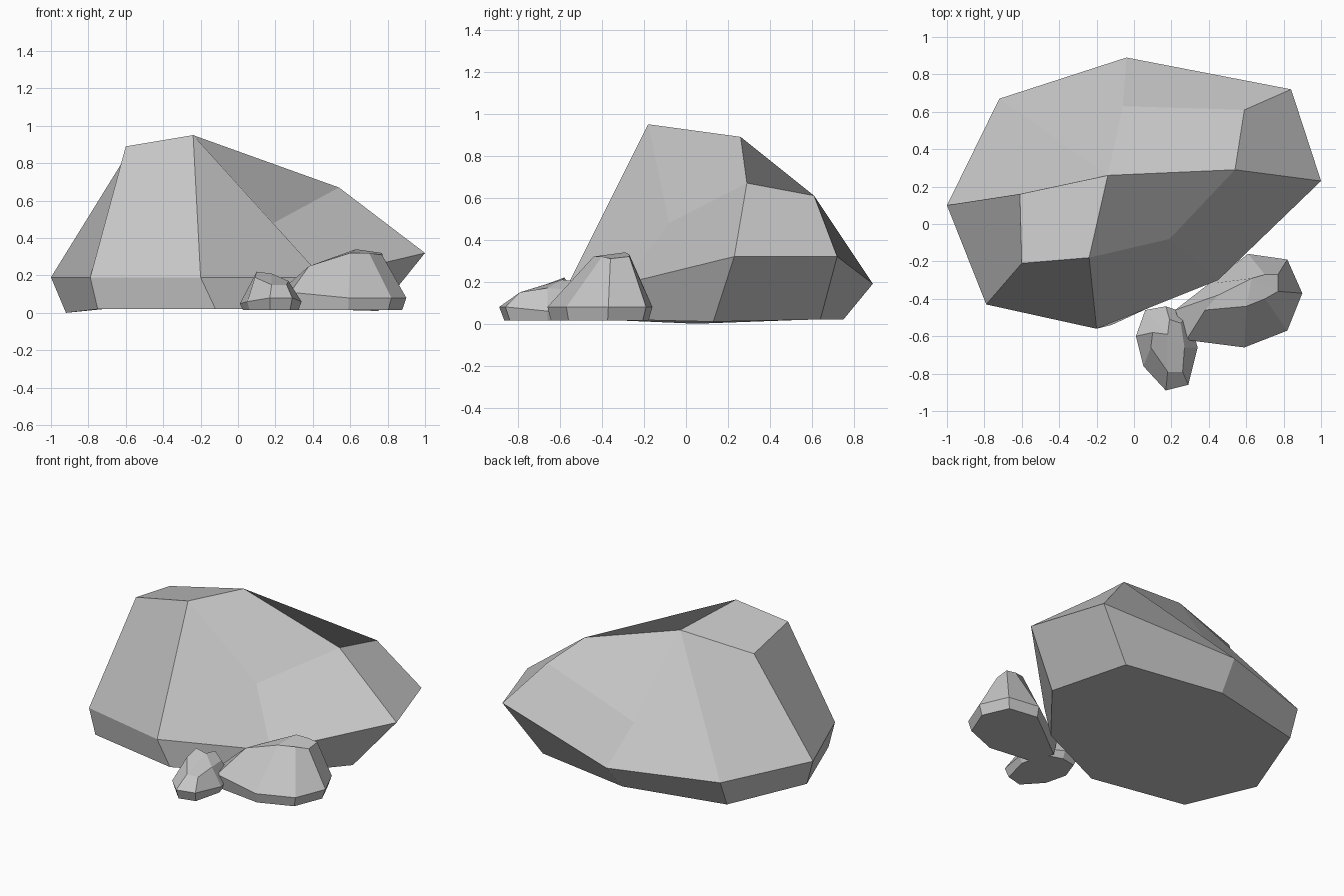
import bpy
import bmesh
from mathutils import Vector

cube = bpy.data.objects.get("Cube")
if cube:
    bpy.data.objects.remove(cube, do_unlink=True)

# Plain grey stone
stone = bpy.data.materials.new("grey stone")
stone.use_nodes = True
grey = (0.56, 0.56, 0.56, 1)
stone.diffuse_color = grey
shader = stone.node_tree.nodes["Principled BSDF"]
shader.inputs["Base Color"].default_value = grey
shader.inputs["Roughness"].default_value = 0.9


def shrunken_foot(belly, scale, height):
    """Foot outline made by pulling the belly outline towards its middle."""
    middle = sum((Vector(point) for point in belly), Vector()) / len(belly)
    foot = []
    for point in belly:
        spot = middle.lerp(Vector(point), scale)
        foot.append((spot.x, spot.y, height))
    return foot


def make_rock(name, foot, belly, crown):
    """Loft foot, belly and crown outlines, closed by a three-facet top."""
    bm = bmesh.new()
    rings = [[bm.verts.new(point) for point in ring] for ring in (foot, belly, crown)]
    count = len(belly)

    # Sloping sides; the first corner sets the fold of each bent facet
    for lower, upper in zip(rings, rings[1:]):
        for i in range(count):
            j = (i + 1) % count
            bm.faces.new((lower[j], upper[j], upper[i], lower[i]))

    # Faceted top and flat underside
    a, b, c, d, e, f, g, h = rings[-1]
    for facet in ((a, b, g, h), (b, c, d, g), (e, f, g, d)):
        bm.faces.new(facet)
    bm.faces.new(reversed(rings[0]))

    bmesh.ops.recalc_face_normals(bm, faces=bm.faces)
    mesh = bpy.data.meshes.new(name)
    bm.to_mesh(mesh)
    bm.free()
    mesh.materials.append(stone)
    rock = bpy.data.objects.new(name, mesh)
    bpy.context.collection.objects.link(rock)


# Large boulder: outlines run from the front corner, round the left, to the back
boulder_foot = [
    (-.75, -.42, .02), (-.12, -.54, .02), (.4, -.3, .02), (.75, .13, .01),
    (.6, .64, .02), (-.06, .75, .02), (-.72, .6, .02), (-.92, .05, 0),
]
boulder_belly = [
    (-.79, -.43, .19), (-.2, -.56, .19), (.45, -.3, .19), (1, .23, .32),
    (.84, .72, .32), (-.04, .89, .19), (-.72, .67, .19), (-1, .1, .19),
]
boulder_crown = [
    (-.6, -.21, .89), (-.24, -.18, .95), (.19, -.08, .48), (.54, .29, .67),
    (.59, .61, .61), (-.06, .63, .4), (-.14, .26, .89), (-.61, .16, .82),
]
make_rock("large_boulder", boulder_foot, boulder_belly, boulder_crown)

# Medium rock leaning on the boulder
medium_belly = [
    (.28, -.62, .11), (.59, -.66, .08), (.82, -.57, .08), (.9, -.37, .08),
    (.82, -.19, .08), (.61, -.16, .08), (.4, -.32, .1), (.22, -.46, .11),
]
medium_crown = [
    (.38, -.46, .25), (.6, -.44, .32), (.7, -.4, .32), (.77, -.36, .31),
    (.77, -.27, .32), (.7, -.27, .33), (.63, -.29, .34), (.45, -.38, .27),
]
make_rock("medium_rock", shrunken_foot(medium_belly, .93, .015), medium_belly, medium_crown)

# Small rock in front
small_belly = [
    (.05, -.76, .06), (.17, -.89, .08), (.29, -.86, .08), (.34, -.66, .06),
    (.29, -.48, .05), (.17, -.44, .06), (.06, -.46, .06), (.01, -.6, .05),
]
small_crown = [
    (.09, -.66, .19), (.18, -.79, .15), (.26, -.79, .15), (.27, -.66, .17),
    (.25, -.53, .16), (.19, -.51, .2), (.18, -.59, .21), (.1, -.58, .22),
]
make_rock("small_rock", shrunken_foot(small_belly, .9, .015), small_belly, small_crown)
